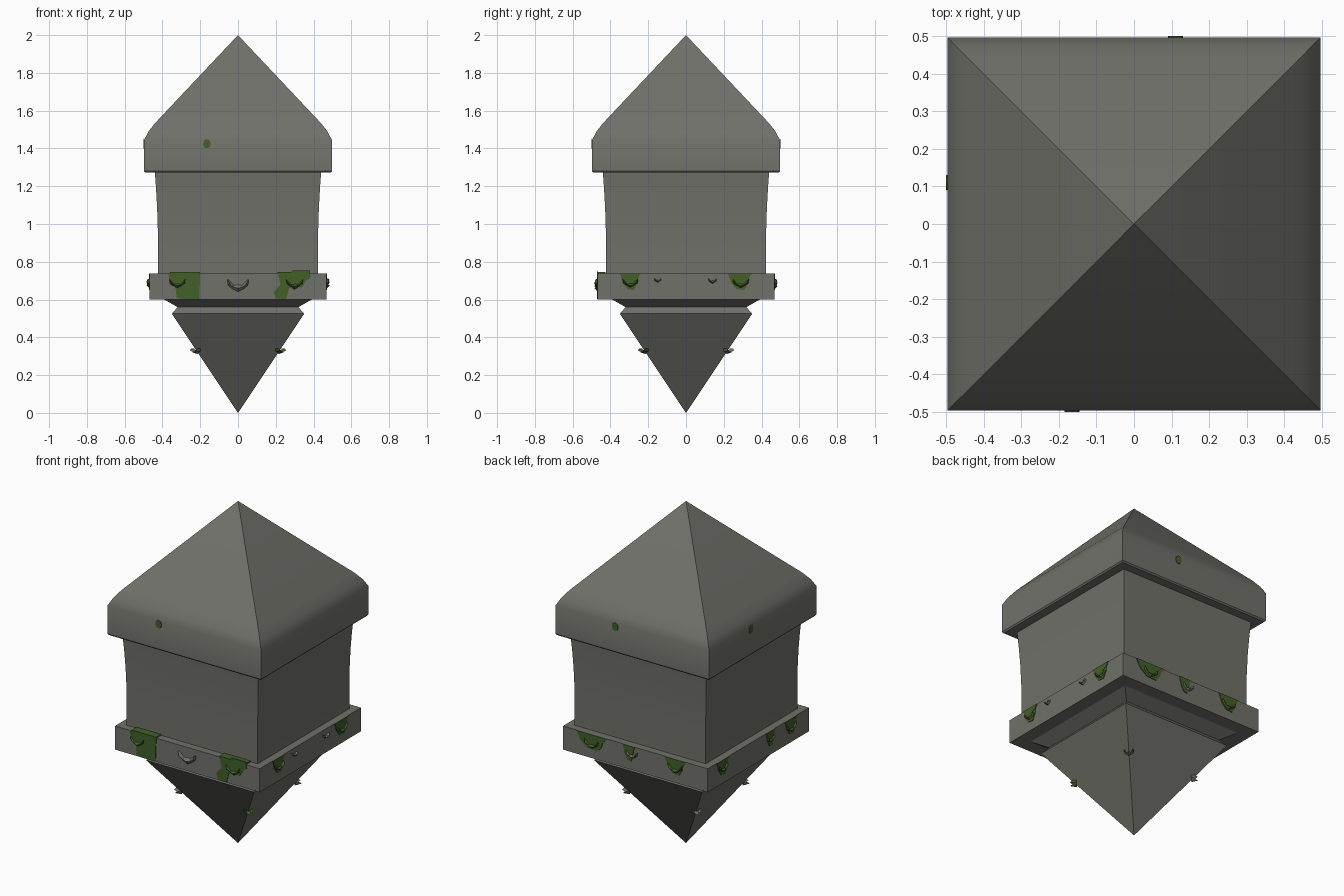
import bpy, bmesh, math
from mathutils import Matrix, Vector

if "Cube" in bpy.data.objects:
    bpy.data.objects.remove(bpy.data.objects["Cube"])


def material(name, rgb):
    m = bpy.data.materials.new(name)
    m.diffuse_color = (*rgb, 1)
    m.use_nodes = True
    m.node_tree.nodes["Principled BSDF"].inputs["Base Color"].default_value = m.diffuse_color
    return m


STONE = material("grey stone", (0.165, 0.165, 0.145))
MOSS = material("green moss", (0.055, 0.115, 0.022))


def finish(bm, name, mat, smooth=False):
    bmesh.ops.remove_doubles(bm, verts=bm.verts, dist=0.00001)
    me = bpy.data.meshes.new(name)
    bm.to_mesh(me)
    bm.free()
    ob = bpy.data.objects.new(name, me)
    bpy.context.collection.objects.link(ob)
    me.materials.append(mat)
    if smooth:
        bpy.ops.object.select_all(action='DESELECT')
        ob.select_set(True)
        bpy.context.view_layer.objects.active = ob
        bpy.ops.object.shade_smooth_by_angle(angle=math.radians(30))
    return ob


def square_loft(name, profile):
    """Sweep a (half width, height) profile around a square plan."""
    bm = bmesh.new()
    rings = []
    for w, z in profile:
        if w == 0:
            rings.append([bm.verts.new((0, 0, z))] * 4)
        else:
            rings.append([bm.verts.new((sx * w, sy * w, z))
                          for sx, sy in ((-1, -1), (1, -1), (1, 1), (-1, 1))])
    for a, b in zip(rings, rings[1:]):
        for i in range(4):
            j = (i + 1) % 4
            bm.faces.new(list(dict.fromkeys((a[i], a[j], b[j], b[i]))))
    return finish(bm, name, STONE, True)


# Main masonry, bottom to top
square_loft("bottom_spike", [(0, 0), (0.35, 0.525), (0.32, 0.56), (0.39, 0.60)])
square_loft("lower_band", [(0.39, 0.60), (0.468, 0.60), (0.468, 0.738), (0.424, 0.738)])
square_loft("body", [(0.424, 0.738), (0.424, 0.95), (0.428, 1.08),
                     (0.434, 1.19), (0.44, 1.272)])
square_loft("roof_cap", [(0.44, 1.272), (0.49, 1.272), (0.497, 1.28), (0.497, 1.445),
                         (0.475, 1.488), (0.443, 1.53), (0, 2.0)])


def side_matrix(side):
    """0 front, 1 right, 2 back, 3 left; local x runs along the face."""
    return Matrix.Rotation(side * math.pi / 2, 4, 'Z')


def plate(name, side, outline, dist, thick=0.004):
    """Thin moss plate on a vertical face; outline in (along, height)."""
    bm = bmesh.new()
    back = [bm.verts.new((u, -dist, z)) for u, z in outline]
    front = [bm.verts.new((u, -dist - thick, z)) for u, z in outline]
    bm.faces.new(front)
    n = len(outline)
    for i in range(n):
        j = (i + 1) % n
        bm.faces.new((back[i], back[j], front[j], front[i]))
    bmesh.ops.recalc_face_normals(bm, faces=bm.faces)
    bmesh.ops.transform(bm, matrix=side_matrix(side), verts=bm.verts)
    finish(bm, name, MOSS)


def ledge(name, side, u0, u1):
    """Moss lying on top of the band."""
    bm = bmesh.new()
    bmesh.ops.create_cube(bm, size=1)
    m = Matrix.Translation(((u0 + u1) / 2, -0.449, 0.741)) @ Matrix.Diagonal((u1 - u0, 0.046, 0.008, 1))
    bmesh.ops.transform(bm, matrix=side_matrix(side) @ m, verts=bm.verts)
    finish(bm, name, MOSS)


def chip(name, matrix, r, mat, depth=0.016):
    """Raised crescent chip with pointed ends, bulging from the stone."""
    bm = bmesh.new()
    rows, n = [], 7
    for i in range(n):
        t = i / (n - 1)
        a = math.radians(190 + 160 * t)
        k = math.sin(math.pi * t)
        w = r * (0.05 + 0.22 * k) * (1.3 if i % 2 else 0.8)
        c, s = math.cos(a), math.sin(a)
        rows.append([bm.verts.new(p) for p in (
            ((r - w) * c, 0, (r - w) * s),
            (r * c, -depth * (0.6 + 0.4 * (i % 2)), r * s),
            ((r + w) * c, 0, (r + w) * s))])
    for a, b in zip(rows, rows[1:]):
        for i in range(2):
            bm.faces.new((a[i], a[i + 1], b[i + 1], b[i]))
    bmesh.ops.recalc_face_normals(bm, faces=bm.faces)
    bmesh.ops.transform(bm, matrix=matrix, verts=bm.verts)
    finish(bm, name, mat)


BIG_LEFT = [(-0.37, 0.738), (-0.36, 0.69), (-0.33, 0.66), (-0.325, 0.61),
            (-0.29, 0.602), (-0.205, 0.602), (-0.2, 0.738)]
BIG_RIGHT = [(0.2, 0.605), (0.255, 0.602), (0.27, 0.66), (0.34, 0.665),
             (0.36, 0.7), (0.385, 0.715), (0.38, 0.755), (0.29, 0.755),
             (0.275, 0.738), (0.21, 0.738), (0.225, 0.68), (0.19, 0.64)]
TUFT = [(-0.055, 0.738), (-0.04, 0.69), (-0.015, 0.655), (0.02, 0.65),
        (0.035, 0.68), (0.04, 0.71), (0.055, 0.738)]


def tuft(side, centre, scale=1.0):
    plate("moss_tuft", side, [(centre + u * scale, z) for u, z in TUFT], 0.468)


# Moss on the band
plate("front_moss_left", 0, BIG_LEFT, 0.468)
plate("front_moss_right", 0, BIG_RIGHT, 0.468)
ledge("front_moss_ledge_left", 0, -0.36, -0.2)
ledge("front_moss_ledge_right", 0, 0.21, 0.38)
for side, centre, scale in ((1, -0.295, 1), (1, 0.285, 1.15), (2, -0.28, 1.8),
                            (2, -0.04, 0.7), (2, 0.26, 1.2), (3, -0.33, 1),
                            (3, 0.11, 0.7), (3, 0.3, 1)):
    tuft(side, centre, scale)

# Raised chips on the band
for side, u, r, mat in ((0, -0.32, 0.042, MOSS), (0, 0, 0.055, STONE), (0, 0.3, 0.045, MOSS),
                        (1, -0.295, 0.04, MOSS), (1, -0.15, 0.018, STONE),
                        (1, 0.14, 0.022, STONE), (1, 0.29, 0.042, MOSS),
                        (2, -0.28, 0.045, MOSS), (2, -0.02, 0.035, STONE), (2, 0.26, 0.045, MOSS),
                        (3, -0.33, 0.035, MOSS), (3, 0.11, 0.03, MOSS), (3, 0.3, 0.04, MOSS)):
    chip("band_chip", side_matrix(side) @ Matrix.Translation((u, -0.468, 0.715)), r, mat)

# Chips on the ridges of the spike
for i in range(4):
    m = Matrix.Rotation(math.radians(45 + 90 * i), 4, 'Z') @ Matrix.Translation((0, -0.305, 0.345))
    chip("spike_chip", m, 0.025, MOSS if i == 0 else STONE, 0.035)

# Small moss spots on the cap
for side, u in ((0, -0.165), (2, -0.11), (3, -0.11)):
    plate("cap_moss_spot", side, [(u + 0.02 * math.cos(a), 1.425 + 0.025 * math.sin(a))
                                  for a in [i * math.pi / 4 for i in range(8)]], 0.497, 0.003)
